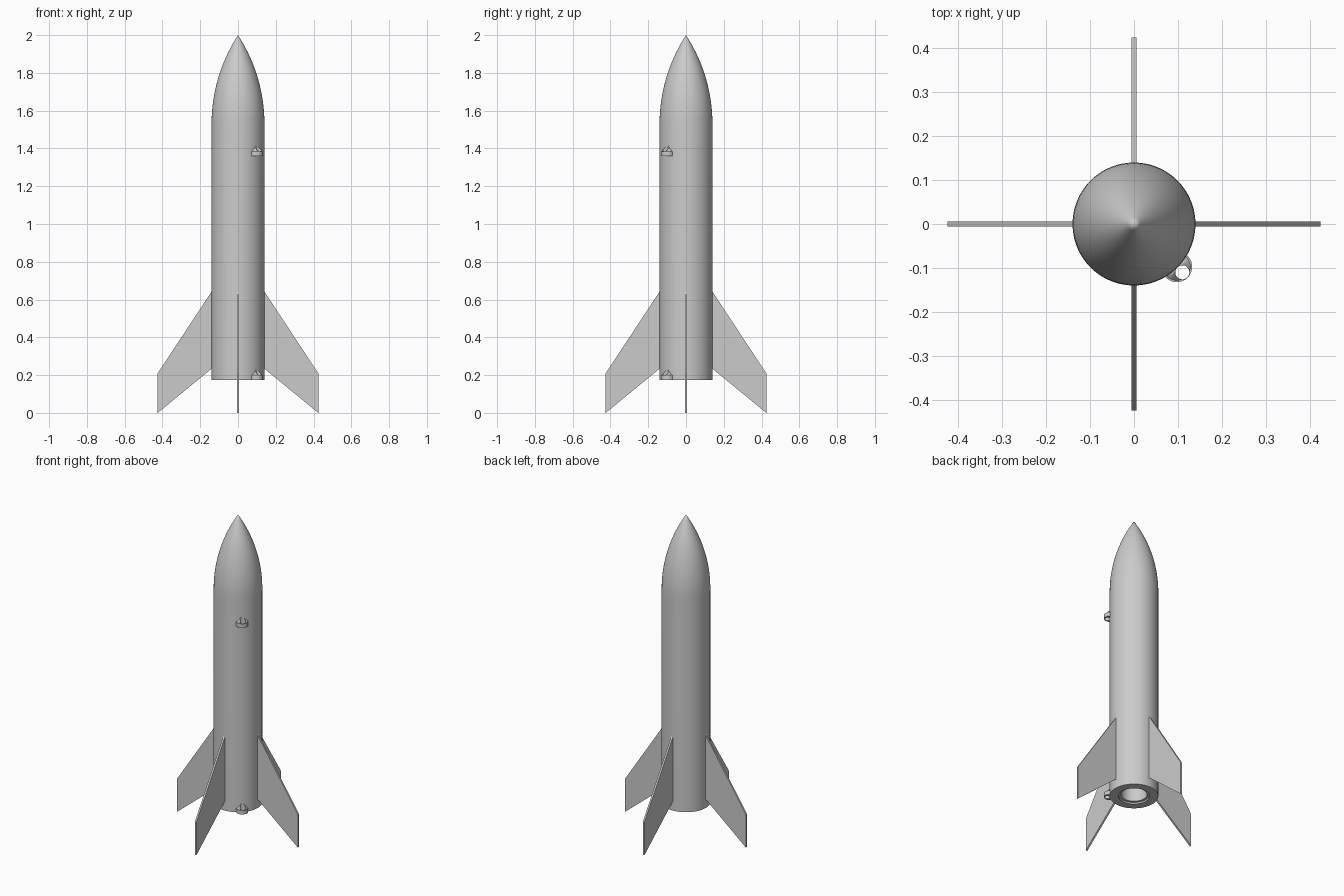
import bpy, bmesh, math
from mathutils import Matrix

cube = bpy.data.objects.get("Cube")
if cube:
    bpy.data.objects.remove(cube, do_unlink=True)

# One plain grey material
grey = bpy.data.materials.new("light_grey")
grey.use_nodes = True
colour = (0.6, 0.6, 0.6, 1)
grey.diffuse_color = colour
grey.node_tree.nodes["Principled BSDF"].inputs["Base Color"].default_value = colour

BODY_R, BODY_BASE, NOSE_BASE, TOP = 0.14, 0.175, 1.53, 2.0


def finish(name, bm):
    bmesh.ops.remove_doubles(bm, verts=bm.verts, dist=1e-5)
    bmesh.ops.recalc_face_normals(bm, faces=bm.faces)
    mesh = bpy.data.meshes.new(name)
    bm.to_mesh(mesh)
    bm.free()
    mesh.materials.append(grey)
    obj = bpy.data.objects.new(name, mesh)
    bpy.context.collection.objects.link(obj)
    return obj


def smooth(obj):
    bpy.ops.object.select_all(action='DESELECT')
    obj.select_set(True)
    bpy.context.view_layer.objects.active = obj
    bpy.ops.object.shade_smooth_by_angle(angle=math.radians(30))


def lathe(name, profile, steps, centre=(0, 0, 0)):
    """Spin an (r, z) profile, running from axis to axis, into a closed solid."""
    bm = bmesh.new()
    verts = [bm.verts.new((r, 0, z)) for r, z in profile]
    edges = [bm.edges.new(pair) for pair in zip(verts, verts[1:])]
    bmesh.ops.spin(bm, geom=verts + edges, cent=(0, 0, 0), axis=(0, 0, 1),
                   angle=math.tau, steps=steps)
    bmesh.ops.translate(bm, verts=bm.verts, vec=centre)
    return finish(name, bm)


# Body tube with the open motor tube in its base, and the ogive nose
nose_len = TOP - NOSE_BASE
arc = (BODY_R ** 2 + nose_len ** 2) / (2 * BODY_R)
ogive = []
for i in range(21):
    h = nose_len * i / 20
    r = math.sqrt(arc ** 2 - h ** 2) + BODY_R - arc
    ogive.append((max(r, 0), NOSE_BASE + h))
tail = [(0, 0.8), (0.075, 0.8), (0.075, BODY_BASE + 0.01),
        (0.09, BODY_BASE + 0.01), (0.09, BODY_BASE), (BODY_R, BODY_BASE)]
smooth(lathe("body_and_nose", tail + ogive, 96))

# Four swept fins
outline = [(0.13, 0.657), (0.425, 0.21), (0.425, 0.0), (0.13, 0.242)]
for i, side in enumerate(("left", "back", "right", "front")):
    bm = bmesh.new()
    face = bm.faces.new([bm.verts.new((x, -0.0055, z)) for x, z in outline])
    ext = bmesh.ops.extrude_face_region(bm, geom=[face])
    new = [v for v in ext["geom"] if isinstance(v, bmesh.types.BMVert)]
    bmesh.ops.translate(bm, verts=new, vec=(0, 0.011, 0))
    bmesh.ops.rotate(bm, verts=bm.verts, cent=(0, 0, 0),
                     matrix=Matrix.Rotation(i * math.pi / 2, 3, 'Z'))
    finish(side + "_fin", bm)

# Two launch lugs: a disc with a conical top, bored for the launch rod
for name, z in (("lower_launch_lug", BODY_BASE), ("upper_launch_lug", 1.36)):
    lug = lathe(name, [(0, 0), (0.035, 0), (0.035, 0.025), (0.031, 0.025), (0, 0.06)],
                40, (0.0975, -0.0975, z))
    bore = lathe("bore_cutter", [(0, -0.1), (0.016, -0.1), (0.016, 0.1), (0, 0.1)],
                 32, (0.11, -0.11, z))
    bore.hide_render = True
    cut = lug.modifiers.new("bore", 'BOOLEAN')
    cut.operation, cut.solver, cut.object = 'DIFFERENCE', 'EXACT', bore
    bpy.context.view_layer.objects.active = lug
    bpy.ops.object.modifier_apply(modifier=cut.name)
    bpy.data.objects.remove(bore, do_unlink=True)
    smooth(lug)
